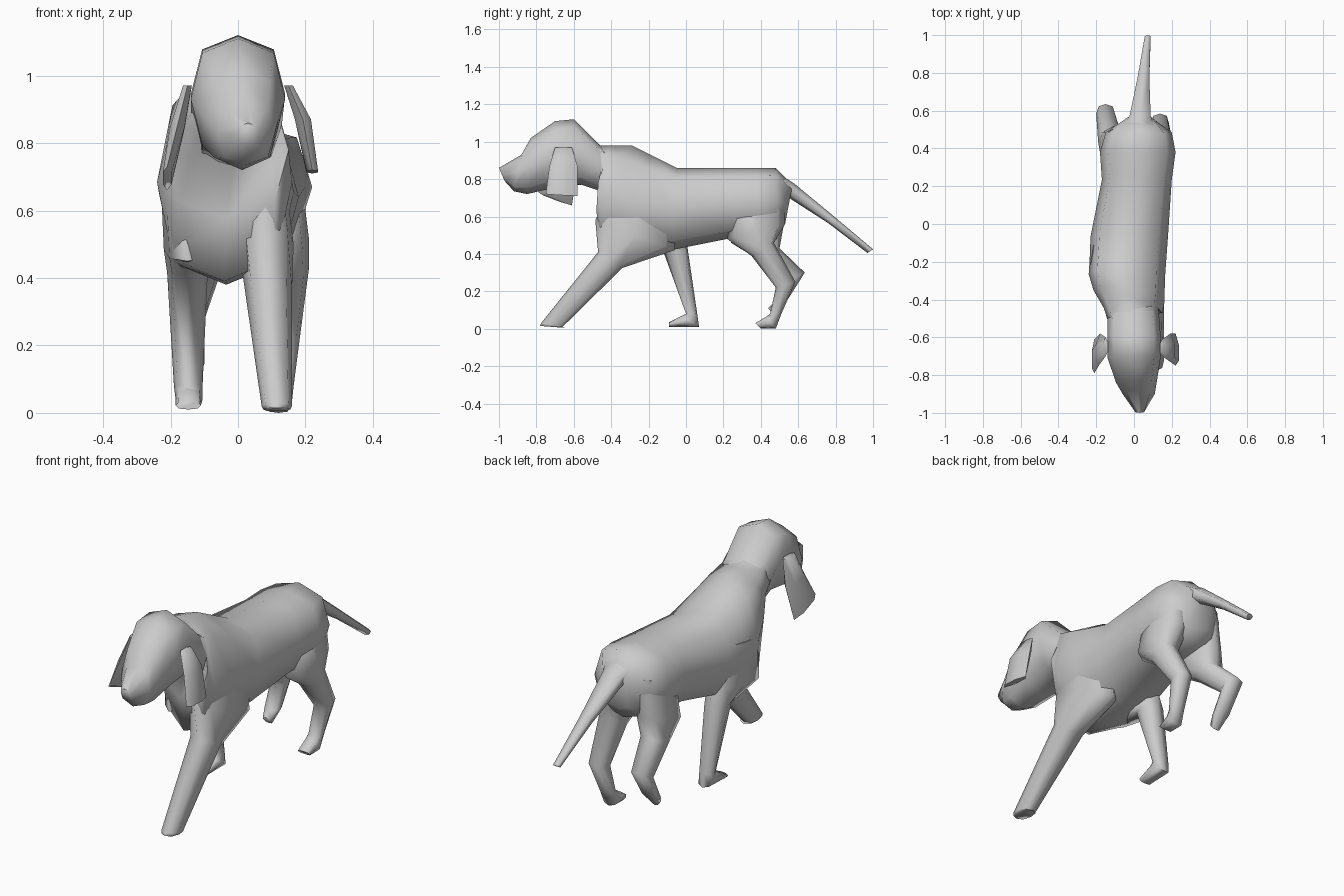
import bpy
import bmesh
from math import cos, sin, tau, radians


def curve(v, power):
    return (1 if v >= 0 else -1) * abs(v) ** power


def loft(name, sections, sides=8, power=0.8, angle=75):
    """Skin rounded rings. Section: edge A (y, z), edge B (y, z), x min, x max, optional yaw."""
    bm = bmesh.new()
    rings = []
    for ya, za, yb, zb, x0, x1, *yaw in sections:
        ring = []
        for i in range(sides):
            a = tau * i / sides
            s = curve(sin(a), power)
            t = (1 - curve(cos(a), power)) / 2
            y = ya + (yb - ya) * t - (yaw[0] * s if yaw else 0)
            ring.append(bm.verts.new(((x0 + x1) / 2 + s * (x1 - x0) / 2,
                                      y, za + (zb - za) * t)))
        rings.append(ring)
    for r, q in zip(rings, rings[1:]):
        for i in range(sides):
            j = (i + 1) % sides
            bm.faces.new((r[i], r[j], q[j], q[i]))
    bm.faces.new(rings[0][::-1])
    bm.faces.new(rings[-1])
    bmesh.ops.recalc_face_normals(bm, faces=bm.faces)
    mesh = bpy.data.meshes.new(name)
    bm.to_mesh(mesh)
    bm.free()
    obj = bpy.data.objects.new(name, mesh)
    bpy.context.collection.objects.link(obj)
    bpy.ops.object.select_all(action='DESELECT')
    obj.select_set(True)
    bpy.context.view_layer.objects.active = obj
    bpy.ops.object.shade_smooth_by_angle(angle=radians(angle))
    return obj


# Torso from neck to rump, chest turned towards the reaching leg
loft("torso", [
    (-0.58, 1.04, -0.56, 0.79, -0.12, 0.11),
    (-0.46, 0.98, -0.43, 0.73, -0.16, 0.13),
    (-0.38, 0.98, -0.44, 0.58, -0.215, 0.15, 0.06),
    (-0.29, 0.98, -0.40, 0.39, -0.24, 0.16, 0.08),
    (-0.19, 0.93, -0.27, 0.38, -0.235, 0.165, 0.04),
    (-0.05, 0.86, -0.08, 0.42, -0.23, 0.18),
    (0.25, 0.86, 0.22, 0.48, -0.17, 0.20),
    (0.38, 0.86, 0.38, 0.48, -0.18, 0.22),
    (0.48, 0.86, 0.49, 0.50, -0.15, 0.20),
    (0.57, 0.77, 0.53, 0.56, -0.05, 0.11)], power=0.75)

# Head, turned slightly to one side, with a blunt muzzle
loft("head", [
    (-0.40, 0.95, -0.40, 0.75, -0.12, 0.11),
    (-0.46, 0.98, -0.44, 0.73, -0.14, 0.13),
    (-0.60, 1.12, -0.56, 0.77, -0.14, 0.14),
    (-0.70, 1.11, -0.72, 0.75, -0.14, 0.14),
    (-0.83, 1.02, -0.85, 0.72, -0.095, 0.12),
    (-0.88, 0.93, -0.92, 0.735, -0.06, 0.11),
    (-1.00, 0.86, -0.97, 0.79, 0.00, 0.06)], power=0.8)

# Floppy ears
loft("right_ear", [
    (-0.70, 0.97, -0.61, 0.97, 0.135, 0.165),
    (-0.73, 0.87, -0.58, 0.87, 0.165, 0.22, 0.02),
    (-0.75, 0.72, -0.58, 0.71, 0.20, 0.24, 0.02)], sides=6, power=1)
loft("left_ear", [
    (-0.70, 0.97, -0.60, 0.97, -0.165, -0.135),
    (-0.74, 0.85, -0.58, 0.84, -0.205, -0.155, -0.02),
    (-0.79, 0.73, -0.61, 0.66, -0.225, -0.195, -0.02)], sides=6, power=1)

# Tail
loft("tail", [
    (0.48, 0.84, 0.50, 0.70, -0.08, 0.13),
    (0.58, 0.775, 0.55, 0.70, -0.03, 0.095),
    (0.78, 0.61, 0.76, 0.565, 0.015, 0.085),
    (1.00, 0.425, 0.97, 0.405, 0.055, 0.09)], sides=6)

# Front legs with shoulders: right reaches forward, left pushes back
loft("right_front_leg", [
    (-0.41, 0.74, -0.05, 0.66, 0.02, 0.14),
    (-0.485, 0.58, -0.06, 0.42, 0.00, 0.165),
    (-0.47, 0.41, -0.34, 0.325, 0.02, 0.16),
    (-0.775, 0.03, -0.66, 0.01, 0.07, 0.16),
    (-0.78, 0.015, -0.65, 0.005, 0.075, 0.155)])
loft("left_front_leg", [
    (-0.34, 0.70, -0.08, 0.72, -0.23, -0.10),
    (-0.37, 0.45, 0.00, 0.52, -0.22, -0.08),
    (-0.12, 0.41, 0.01, 0.42, -0.21, -0.09),
    (0.00, 0.08, 0.06, 0.08, -0.19, -0.105),
    (-0.02, 0.07, 0.07, 0.01, -0.185, -0.105),
    (-0.09, 0.035, -0.09, 0.01, -0.185, -0.11)])

# Hind legs: right is planted, left is lifting its toe
loft("right_hind_leg", [
    (0.26, 0.70, 0.52, 0.74, 0.06, 0.185),
    (0.22, 0.48, 0.53, 0.56, 0.05, 0.21),
    (0.35, 0.39, 0.47, 0.46, 0.075, 0.21),
    (0.48, 0.22, 0.585, 0.25, 0.09, 0.185),
    (0.45, 0.08, 0.51, 0.08, 0.085, 0.165),
    (0.43, 0.065, 0.48, 0.0, 0.08, 0.16),
    (0.37, 0.03, 0.40, 0.0, 0.085, 0.155)])
loft("left_hind_leg", [
    (0.26, 0.70, 0.52, 0.74, -0.15, -0.02),
    (0.24, 0.46, 0.52, 0.54, -0.18, -0.03),
    (0.37, 0.38, 0.50, 0.43, -0.19, -0.055),
    (0.53, 0.25, 0.635, 0.30, -0.20, -0.10),
    (0.47, 0.14, 0.54, 0.15, -0.19, -0.10),
    (0.44, 0.11, 0.47, 0.07, -0.17, -0.12)])
